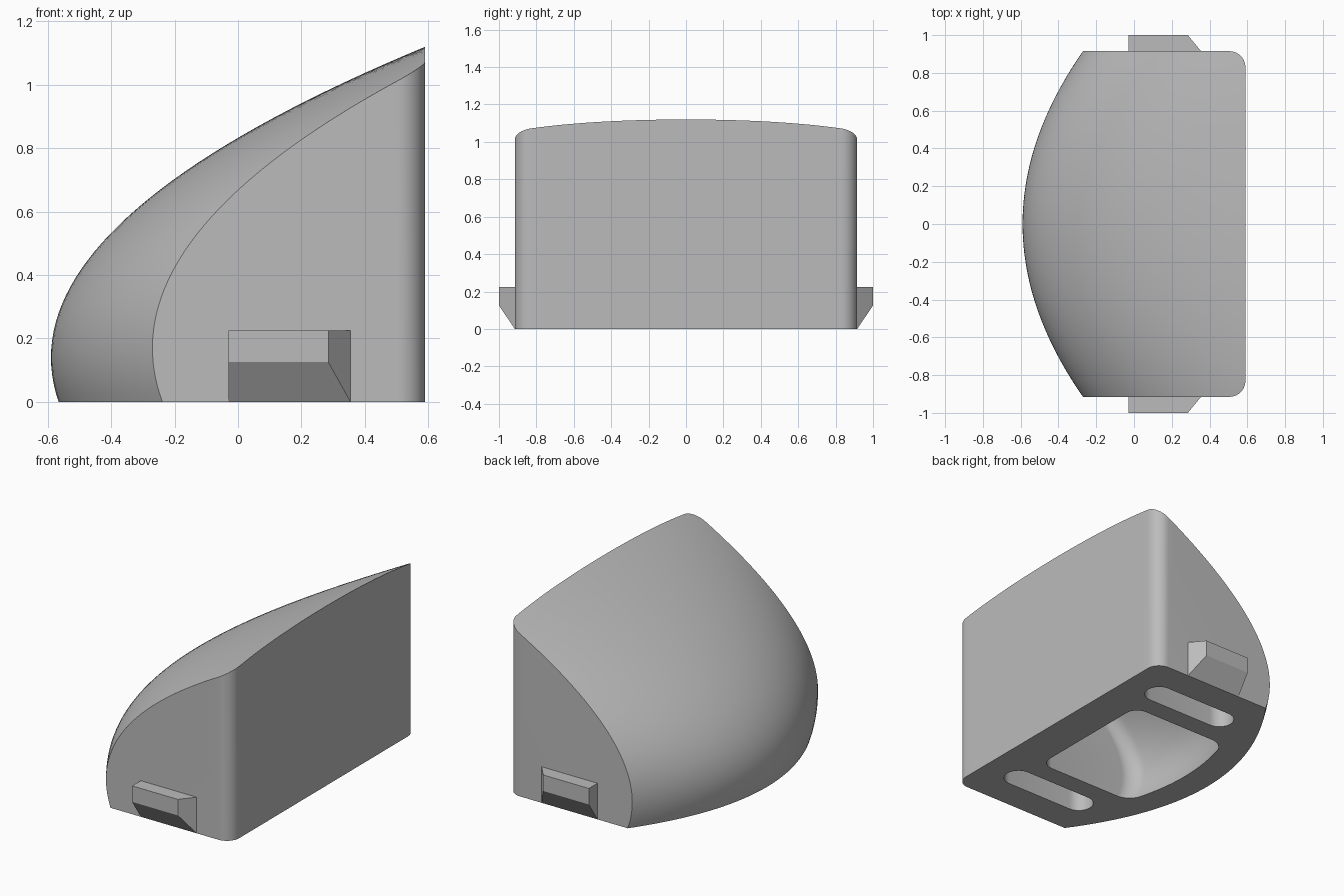
import bpy, bmesh
from math import sqrt, sin, cos, pi, radians

if "Cube" in bpy.data.objects:
    bpy.data.objects.remove(bpy.data.objects["Cube"])

HALF = 0.915   # half width of the body, without the side tabs
BACK = 0.59    # flat back plane

grey = bpy.data.materials.new("plain grey")
grey.use_nodes = True
COLOUR = (0.5, 0.5, 0.5, 1)
grey.diffuse_color = COLOUR
grey.node_tree.nodes["Principled BSDF"].inputs["Base Color"].default_value = COLOUR


def finish(bm, name):
    bmesh.ops.recalc_face_normals(bm, faces=bm.faces)
    mesh = bpy.data.meshes.new(name)
    bm.to_mesh(mesh)
    bm.free()
    mesh.materials.append(grey)
    obj = bpy.data.objects.new(name, mesh)
    bpy.context.collection.objects.link(obj)
    return obj


def stations(half, radius, count=32, steps=10):
    """Positions across the width with the inset that rounds the corners."""
    flat = half - radius
    ends = [(flat + radius * sin(a), radius * (1 - cos(a)))
            for a in (i * pi / 2 / steps for i in range(1, steps + 1))]
    middle = [(-flat + 2 * flat * i / count, 0) for i in range(count + 1)]
    return [(-y, d) for y, d in reversed(ends)] + middle + ends


def dome(name, half, radius, back, shift=0, steepen=0, bottom=0, round_front=False, rows=40):
    """Loft parabolic side profiles across the width, cut off at the back."""
    bm = bmesh.new()
    rings = []
    for y, inset in stations(half, radius):
        t = (y / HALF) ** 2
        nose = -0.59 + 0.32 * t + shift + (inset if round_front else 0)
        belly = 0.14 + 0.03 * t
        k = 1.229 - 0.14 * t + steepen
        rear = back - inset
        top = belly + sqrt((rear - nose) / k)
        ring = [bm.verts.new((rear, y, bottom))]
        for i in range(rows + 1):
            z = bottom + (top - bottom) * i / rows
            ring.append(bm.verts.new((nose + k * (z - belly) ** 2, y, z)))
        rings.append(ring)
    n = len(rings[0])
    for a, b in zip(rings, rings[1:]):
        for i in range(n):
            j = (i + 1) % n
            bm.faces.new((a[i], a[j], b[j], b[i]))
    bm.faces.new(rings[0])
    bm.faces.new(rings[-1])
    # underside as a single face
    bmesh.ops.dissolve_limit(bm, angle_limit=radians(0.05), verts=bm.verts, edges=bm.edges)
    return finish(bm, name)


def slot(name, y, x0, x1, radius, depth, steps=14):
    """Round-ended vertical slot."""
    bm = bmesh.new()
    points = []
    for centre, start in ((x1 - radius, -pi / 2), (x0 + radius, pi / 2)):
        for i in range(steps + 1):
            a = start + pi * i / steps
            points.append((centre + radius * cos(a), y + radius * sin(a), -0.05))
    face = bm.faces.new([bm.verts.new(p) for p in points])
    out = bmesh.ops.extrude_face_region(bm, geom=[face])
    verts = [v for v in out["geom"] if isinstance(v, bmesh.types.BMVert)]
    bmesh.ops.translate(bm, verts=verts, vec=(0, 0, depth + 0.05))
    return finish(bm, name)


def side_tab(name, side):
    """Clip wedge with a sloped underside and a sloped rear end."""
    bm = bmesh.new()
    loops = []
    for y, x1, z0 in ((HALF, 0.355, 0), (1.0, 0.285, 0.125)):
        corners = ((-0.03, z0), (x1, z0), (x1, 0.225), (-0.03, 0.225))
        loops.append([bm.verts.new((x, side * y, z)) for x, z in corners])
    inner, outer = loops
    for i in range(4):
        j = (i + 1) % 4
        bm.faces.new((inner[i], inner[j], outer[j], outer[i]))
    bm.faces.new(inner)
    bm.faces.new(outer)
    return finish(bm, name)


# Body and its hollows
body = dome("body", HALF, 0.085, BACK)
cutters = [dome("pocket_cutter", 0.43, 0.08, 0.35, shift=0.17, steepen=0.35,
                bottom=-0.05, round_front=True)]
for side, label in ((1, "back"), (-1, "front")):
    cutters.append(slot(label + "_slot_cutter", side * 0.64, -0.2, 0.43, 0.085, 0.35))
    side_tab(label + "_tab", side)

for cutter in cutters:
    cutter.hide_render = True
    cutter.hide_set(True)
    mod = body.modifiers.new(cutter.name, "BOOLEAN")
    mod.operation = "DIFFERENCE"
    mod.solver = "EXACT"
    mod.object = cutter

# Bake the cuts, then shade smooth with sharp edges kept
bpy.context.view_layer.update()
cut = bpy.data.meshes.new_from_object(body.evaluated_get(bpy.context.evaluated_depsgraph_get()))
body.modifiers.clear()
body.data = cut
for cutter in cutters:
    bpy.data.objects.remove(cutter)
bpy.ops.object.select_all(action="DESELECT")
body.select_set(True)
bpy.context.view_layer.objects.active = body
bpy.ops.object.shade_smooth_by_angle(angle=radians(30))
